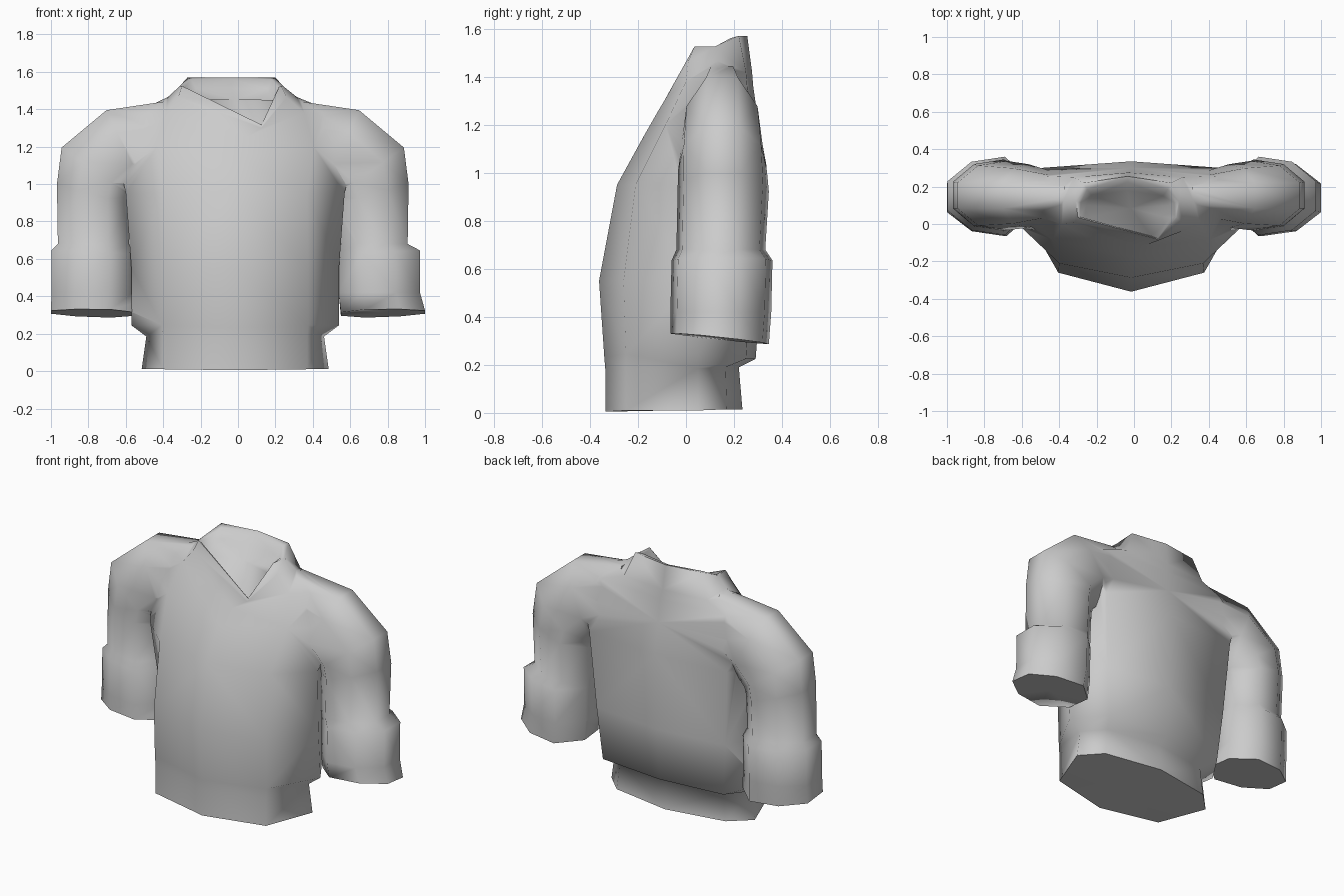
import bpy, bmesh, math

if "Cube" in bpy.data.objects:
    bpy.data.objects.remove(bpy.data.objects["Cube"])


def loft(name, rings):
    """Skin a list of equal-length point rings into one closed object."""
    bm = bmesh.new()
    rows = [[bm.verts.new(p) for p in ring] for ring in rings]
    n = len(rows[0])
    for a, b in zip(rows, rows[1:]):
        for i in range(n):
            j = (i + 1) % n
            bm.faces.new((a[i], a[j], b[j], b[i]))
    for row in (rows[0], rows[-1]):
        centre = bm.verts.new([sum(v.co[k] for v in row) / n for k in range(3)])
        for i in range(n):
            bm.faces.new((row[i], row[(i + 1) % n], centre))
    bmesh.ops.triangulate(bm, faces=bm.faces)
    bmesh.ops.recalc_face_normals(bm, faces=bm.faces)
    mesh = bpy.data.meshes.new(name)
    bm.to_mesh(mesh)
    bm.free()
    obj = bpy.data.objects.new(name, mesh)
    bpy.context.collection.objects.link(obj)
    return obj


def torso_ring(zf, zs, zb, yf, xc, yc, xs, ys, xb, yb, yback, dx=-0.015, tip=0.0):
    """Eight points: front centre, front corners, sides, back corners, back centre."""
    half = [(xc, yc, zs), (xs, ys, zs), (xb, yb, zb)]
    right = [(x + dx, y, z) for x, y, z in half]
    left = [(-x + dx, y, z) for x, y, z in reversed(half)]
    return [(tip + dx, yf, zf)] + right + [(dx, yback, zb)] + left


def sleeve_ring(side, outer, inner, yc, hy, squeeze, dx, tilt=0.0, n=8):
    """Octagon spanned between an outer and an inner (x, z) point;
    squeeze narrows its outer side, tilt lowers its back."""
    pts = []
    for k in range(n):
        a = 2 * math.pi * (k + 0.5) / n
        c = math.cos(a) / math.cos(math.pi / n)
        s = math.sin(a) / math.cos(math.pi / n)
        if c > 0.9:
            s *= squeeze
        elif c > 0.3:
            s *= 0.87
        x = (outer[0] + inner[0]) / 2 + c * (outer[0] - inner[0]) / 2
        z = (outer[1] + inner[1]) / 2 + c * (outer[1] - inner[1]) / 2
        pts.append((side * x + dx, yc + s * hy, z - tilt * s))
    return pts


# body with a stepped-in waistband below and a lapel collar on top
waistband = [
    torso_ring(.005, .01, .015, -.335, .385, -.25, .50, .05, .38, .17, .235),
    torso_ring(.17, .185, .19, -.335, .385, -.25, .475, .05, .36, .165, .22),
]
body = [
    torso_ring(.23, .245, .225, -.34, .39, -.25, .555, .05, .42, .25, .29),
    torso_ring(.55, .55, .55, -.362, .39, -.26, .555, .03, .45, .27, .315),
    torso_ring(.95, .95, 1.03, -.287, .385, -.21, .585, -.02, .48, .30, .335),
    torso_ring(1.15, 1.2, 1.22, -.177, .42, -.085, .64, .10, .55, .27, .30),
    torso_ring(1.25, 1.38, 1.36, -.12, .37, .0, .54, .13, .44, .255, .28, -.015, .06),
    torso_ring(1.30, 1.465, 1.42, -.09, .29, .01, .345, .13, .29, .25, .275, -.03, .155),
]
collar = [
    torso_ring(1.315, 1.525, 1.57, -.082, .265, .035, .275, .12, .235, .22, .255, -.035, .165),
    torso_ring(1.315, 1.52, 1.56, -.077, .255, .04, .25, .115, .215, .185, .225, -.035, .16),
    torso_ring(1.29, 1.45, 1.51, -.065, .23, .03, .22, .10, .19, .15, .18, -.035, .13),
]
shirt = loft("shirt", waistband + body + collar)

# sleeves with a wider cuff: outer (x, z), inner (x, z), y centre, y half-width, squeeze
profile = [
    ((.34, 1.445), (.34, 1.08), .15, .11, 1.0),
    ((.675, 1.395), (.48, .99), .15, .17, .95),
    ((.915, 1.195), (.54, .93), .152, .185, .9),
    ((.94, 1.00), (.555, .89), .155, .19, .9),
    ((.935, .68), (.555, .68), .145, .185, .9),
    ((.985, .645), (.55, .63), .15, .21, .9),
    ((.985, .42), (.55, .42), .145, .21, .9),
    ((1.0, .315), (.55, .305), .14, .205, .9),
]
bpy.context.view_layer.objects.active = shirt
for side, label in ((1, "right"), (-1, "left")):
    rings = []
    for i, (outer, inner, yc, hy, squeeze) in enumerate(profile):
        dx = -0.028 if i < 5 else -0.012 if i < 7 else 0
        tilt = 0.022 if i == 7 else 0
        rings.append(sleeve_ring(side, outer, inner, yc, hy, squeeze, dx, tilt))
    sleeve = loft("sleeve_" + label, rings)
    # weld the sleeve into the body
    mod = shirt.modifiers.new("join_" + label, 'BOOLEAN')
    mod.operation = 'UNION'
    mod.solver = 'EXACT'
    mod.object = sleeve
    bpy.ops.object.modifier_apply(modifier=mod.name)
    bpy.data.objects.remove(sleeve)

# soft cloth shading across the seams
bpy.ops.object.select_all(action='DESELECT')
shirt.select_set(True)
bpy.ops.object.shade_smooth_by_angle(angle=math.radians(80))
